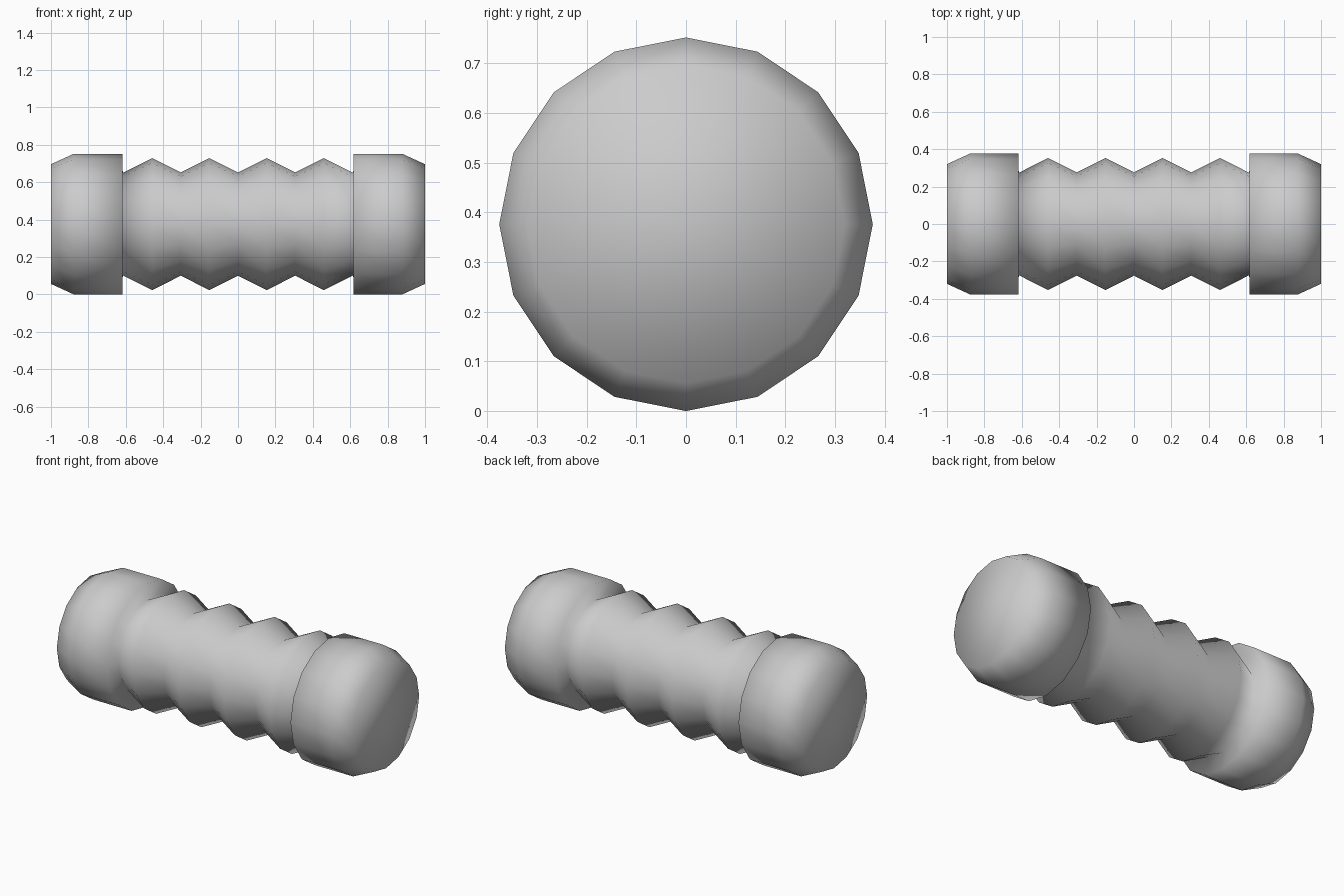
import bpy, bmesh
from math import cos, sin, pi

if "Cube" in bpy.data.objects:
    bpy.data.objects.remove(bpy.data.objects["Cube"])

SIDES = 16
RADIUS = 0.376

# right half of the lathe profile (x, radius): ribbed grip, then end knob
half = [(0.153, 0.353), (0.306, 0.276), (0.459, 0.353), (0.616, 0.274),
        (0.618, RADIUS), (0.878, RADIUS), (1.0, 0.32)]
profile = [(-x, r) for x, r in reversed(half)] + [(0, 0.276)] + half

# lathe the profile around the x axis
bm = bmesh.new()
rings = []
for x, r in profile:
    rings.append([bm.verts.new((x, r * cos(2 * pi * i / SIDES),
                                RADIUS + r * sin(2 * pi * i / SIDES)))
                  for i in range(SIDES)])
for a, b in zip(rings, rings[1:]):
    for i in range(SIDES):
        j = (i + 1) % SIDES
        bm.faces.new((a[i], a[j], b[j], b[i]))

# flat end faces
bm.faces.new(rings[0])
bm.faces.new(rings[-1])
bmesh.ops.recalc_face_normals(bm, faces=bm.faces[:])
for f in bm.faces:
    f.smooth = True

mesh = bpy.data.meshes.new("ribbed_grip_bar")
bm.to_mesh(mesh)
bm.free()
bar = bpy.data.objects.new("ribbed_grip_bar", mesh)
bpy.context.collection.objects.link(bar)
